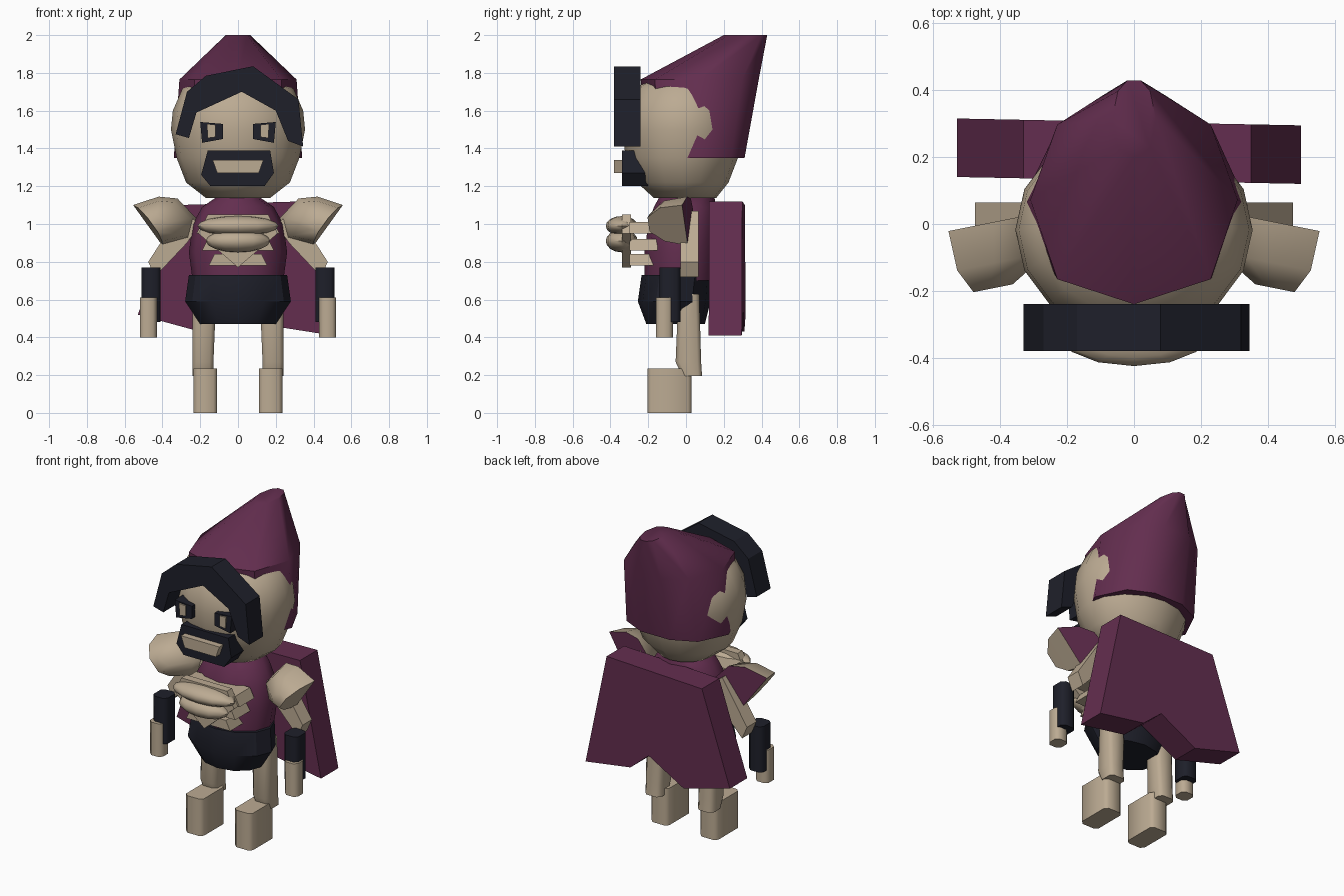
import bpy, bmesh, math
from mathutils import Vector

cube = bpy.data.objects.get("Cube")
if cube:
    bpy.data.objects.remove(cube, do_unlink=True)


def material(name, rgb):
    m = bpy.data.materials.new(name)
    m.use_nodes = True
    m.diffuse_color = (*rgb, 1)
    m.node_tree.nodes["Principled BSDF"].inputs["Base Color"].default_value = (*rgb, 1)
    return m


BONE = material("bone", (0.50, 0.405, 0.29))
PLUM = material("plum cloth", (0.125, 0.027, 0.078))
DARK = material("dark navy", (0.013, 0.014, 0.023))


def finish(name, bm, mat, smooth=None):
    bmesh.ops.recalc_face_normals(bm, faces=bm.faces)
    mesh = bpy.data.meshes.new(name)
    bm.to_mesh(mesh)
    bm.free()
    mesh.materials.append(mat)
    ob = bpy.data.objects.new(name, mesh)
    bpy.context.collection.objects.link(ob)
    if smooth:
        bpy.ops.object.select_all(action='DESELECT')
        ob.select_set(True)
        bpy.context.view_layer.objects.active = ob
        bpy.ops.object.shade_smooth_by_angle(angle=math.radians(smooth))
    return ob


def loft(name, rings, mat, smooth=None):
    """Skin closed rings of equal length and cap both ends."""
    bm = bmesh.new()
    rows = [[bm.verts.new(p) for p in r] for r in rings]
    n = len(rows[0])
    for a, b in zip(rows, rows[1:]):
        for i in range(n):
            j = (i + 1) % n
            bm.faces.new((a[i], a[j], b[j], b[i]))
    bm.faces.new(rows[0])
    bm.faces.new(rows[-1])
    return finish(name, bm, mat, smooth)


def prism(name, outline, y0, y1, mat):
    """Extrude an outline in x, z along y."""
    return loft(name, [[(x, y, z) for x, z in outline] for y in (y0, y1)], mat)


def post_ring(x0, x1, y0, y1, z, cut=0.02):
    """Rectangle with chamfered corners."""
    cx, cy = (x0 + x1) / 2, (y0 + y1) / 2
    w, d = abs(x1 - x0) / 2, (y1 - y0) / 2
    quarter = [(1, 1, 0, cut), (1, 1, cut, 0), (-1, 1, cut, 0), (-1, 1, 0, cut),
               (-1, -1, 0, cut), (-1, -1, cut, 0), (1, -1, cut, 0), (1, -1, 0, cut)]
    return [(cx + i * (w - a), cy + j * (d - b), z) for i, j, a, b in quarter]


def post(name, x0, x1, y0, y1, z0, z1, mat):
    return loft(name, [post_ring(x0, x1, y0, y1, z) for z in (z0, z1)], mat, 60)


def oval(rx, y0, y1, z, n=12):
    """Flat ellipse reaching from y0 to y1."""
    c, r = (y0 + y1) / 2, (y1 - y0) / 2
    return [(rx * math.sin(t), c - r * math.cos(t), z)
            for t in (math.tau * i / n for i in range(n))]


def ball(name, centre, radii, mat):
    bm = bmesh.new()
    bmesh.ops.create_uvsphere(bm, u_segments=12, v_segments=8, radius=1)
    for vert in bm.verts:
        vert.co = Vector(centre) + vert.co * Vector(radii)
    return finish(name, bm, mat, 50)


# Head and pointed hood leaning back
loft("head", [oval(rx, y0, y1, z, 16) for rx, y0, y1, z in (
    (0.17, -0.17, 0.16, 1.138), (0.275, -0.26, 0.225, 1.22), (0.325, -0.32, 0.275, 1.35),
    (0.355, -0.335, 0.30, 1.50), (0.345, -0.325, 0.29, 1.60), (0.295, -0.27, 0.25, 1.715),
    (0.17, -0.16, 0.15, 1.79), (0.06, -0.06, 0.06, 1.82))], BONE, 50)


def hood_ring(w, front, back, z):
    d = back - front
    half = [(0, front), (0.74 * w, front + 0.12 * d), (w, front + 0.5 * d),
            (0.74 * w, front + 0.86 * d), (0.3 * w, back)]
    both = half + [(-x, y) for x, y in half[:0:-1]]
    return [(x, y, z) for x, y in both]


loft("hood", [hood_ring(0.34, -0.20, 0.31, 1.35),
              hood_ring(0.31, -0.24, 0.385, 1.765),
              hood_ring(0.065, 0.20, 0.43, 2.0)], PLUM, 45)

# Face: fringe, eyes, beard and teeth
prism("fringe", [(-0.33, 1.475), (-0.27, 1.70), (-0.17, 1.785), (0.08, 1.835),
                 (0.32, 1.66), (0.345, 1.41), (0.265, 1.44), (0.20, 1.60),
                 (0.02, 1.70), (-0.22, 1.59), (-0.26, 1.455)], -0.38, -0.24, DARK)
for side, s in (("left", 1), ("right", -1)):
    prism(side + "_eye_socket", [(s * 0.08, 1.53), (s * 0.20, 1.54),
                                 (s * 0.19, 1.43), (s * 0.08, 1.45)], -0.35, -0.27, DARK)
    prism(side + "_eye", [(s * 0.12, 1.525), (s * 0.165, 1.53),
                          (s * 0.16, 1.455), (s * 0.12, 1.46)], -0.358, -0.349, BONE)
prism("beard", [(-0.16, 1.39), (0.17, 1.39), (0.19, 1.27), (0.14, 1.20),
                (-0.145, 1.20), (-0.195, 1.26)], -0.34, -0.20, DARK)
prism("teeth", [(-0.135, 1.34), (0.135, 1.34), (0.11, 1.27), (-0.11, 1.27)],
      -0.38, -0.33, BONE)

# Torso and hips
loft("torso", [oval(0.24, -0.22, 0.16, 0.70), oval(0.26, -0.22, 0.17, 0.85),
               oval(0.24, -0.20, 0.17, 1.0), oval(0.19, -0.17, 0.16, 1.09),
               oval(0.11, -0.14, 0.15, 1.145)], PLUM, 40)
loft("hips", [oval(0.20, -0.21, 0.10, 0.47), oval(0.28, -0.255, 0.13, 0.59),
              oval(0.26, -0.235, 0.14, 0.73)], DARK, 30)

# Rib cage: bars, breastbone wedge and two rounded chest plates
for i, (w, z) in enumerate([(0.22, 0.95), (0.19, 0.86), (0.155, 0.78)]):
    prism(f"rib_{i + 1}", [(-w, z), (w, z), (w - 0.03, z + 0.06), (0.03 - w, z + 0.06)],
          -0.30, -0.15, BONE)
prism("breastbone", [(-0.16, 1.05), (0.16, 1.05), (0.21, 0.95), (0, 0.77), (-0.21, 0.95)],
      -0.34, -0.29, BONE)
ball("upper_chest_plate", (0, -0.34, 0.99), (0.215, 0.085, 0.052), BONE)
ball("lower_chest_plate", (0, -0.34, 0.91), (0.17, 0.085, 0.06), BONE)

# Cape slab, swung a little towards one side
cape = [(-0.33, 1.10), (0.35, 1.12), (0.50, 0.41), (0.18, 0.46),
        (0.05, 0.57), (-0.20, 0.43), (-0.53, 0.52)]
loft("cape", [[(x, y - 0.02 * x, z) for x, z in cape] for y in (0.13, 0.305)], PLUM)

# Limbs and shoulder guards, repeated on both sides
guard = [(0.555, 1.10), (0.42, 1.145), (0.32, 1.135), (0.22, 1.03),
         (0.25, 0.92), (0.40, 0.885)]
for side, s in (("left", 1), ("right", -1)):
    # The open back of each guard is turned slightly outwards
    rings = [[(s * (cx + (x - cx) * k), y + 0.2 * k * (0.5 - x), cz + (z - cz) * k)
              for x, z in guard]
             for y, k, cx, cz in ((-0.01, 1, 0.4, 1.03), (-0.13, 0.82, 0.41, 1.02),
                                  (-0.20, 0.35, 0.44, 1.0))]
    ob = loft(side + "_shoulder_guard", rings, BONE, 60)
    ob.data.materials.append(PLUM)
    for p in ob.data.polygons:
        if p.normal.y > 0.9:
            p.material_index = 1

    upper = [(0.20, 1.0), (0.30, 1.07), (0.475, 0.80), (0.44, 0.72), (0.27, 0.90)]
    prism(side + "_upper_arm", [(s * x, z) for x, z in upper], -0.03, 0.065, BONE)
    post(side + "_bracer", s * 0.41, s * 0.51, -0.14, -0.03, 0.48, 0.77, DARK)
    post(side + "_hand", s * 0.43, s * 0.52, -0.16, -0.07, 0.40, 0.61, BONE)
    loft(side + "_leg", [post_ring(s * 0.13, s * 0.24, -0.02, 0.085, 0.195),
                         post_ring(s * 0.13, s * 0.24, -0.055, 0.08, 0.27),
                         post_ring(s * 0.115, s * 0.24, -0.04, 0.07, 0.63)], BONE, 60)
    post(side + "_foot", s * 0.11, s * 0.235, -0.205, 0.03, 0, 0.235, BONE)
